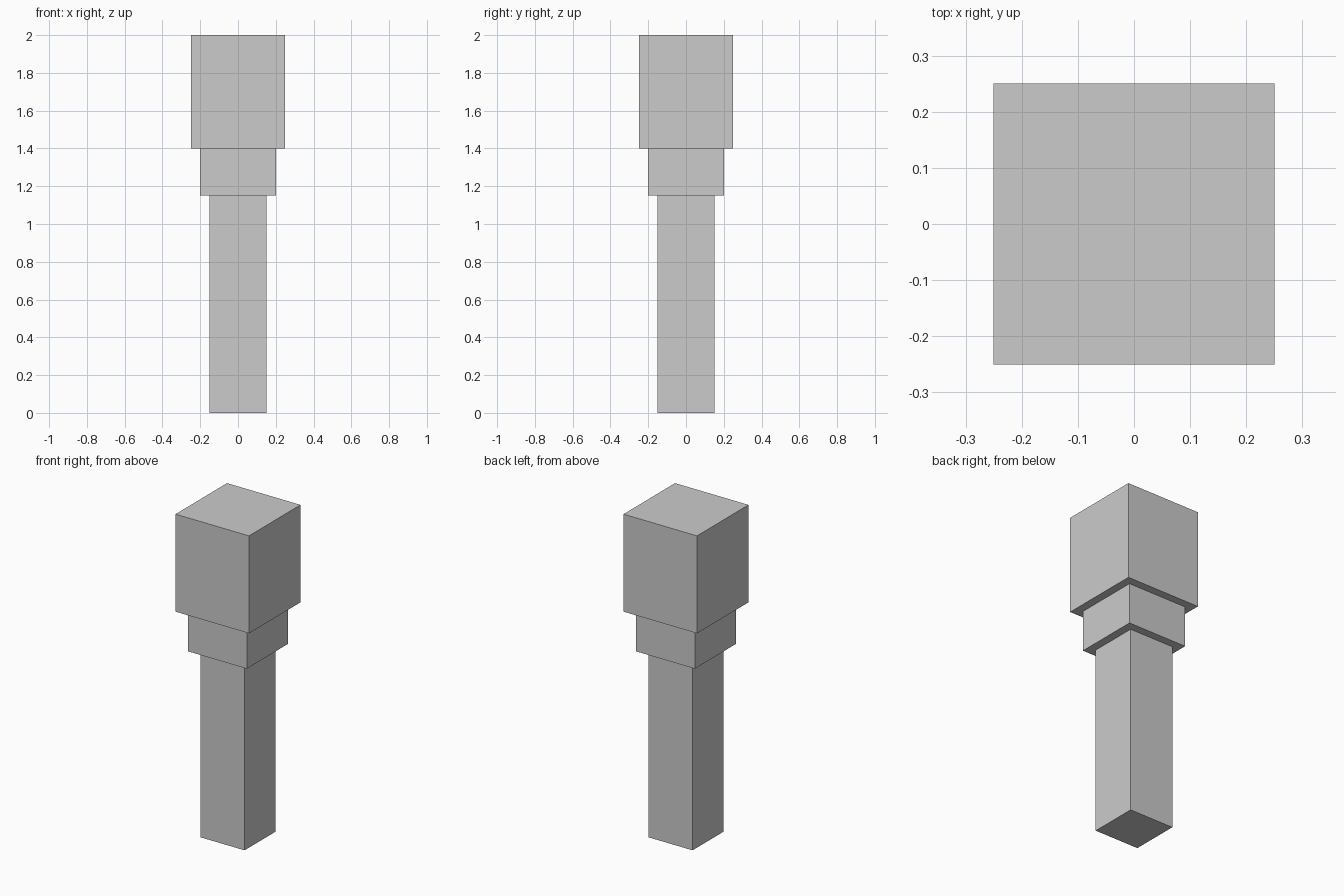
import bpy

if "Cube" in bpy.data.objects:
    bpy.data.objects.remove(bpy.data.objects["Cube"])


def box(name, width, z_bottom, z_top):
    """Square block centred on the z axis between two heights."""
    bpy.ops.mesh.primitive_cube_add(size=1, location=(0, 0, (z_bottom + z_top) / 2))
    obj = bpy.context.object
    obj.name = name
    obj.scale = (width, width, z_top - z_bottom)
    bpy.ops.object.transform_apply(location=False, rotation=False, scale=True)
    return obj


# Stepped post: slim shaft, wider collar, widest head
box("shaft", 0.30, 0.0, 1.15)
box("collar", 0.40, 1.15, 1.40)
box("head", 0.50, 1.40, 2.0)
